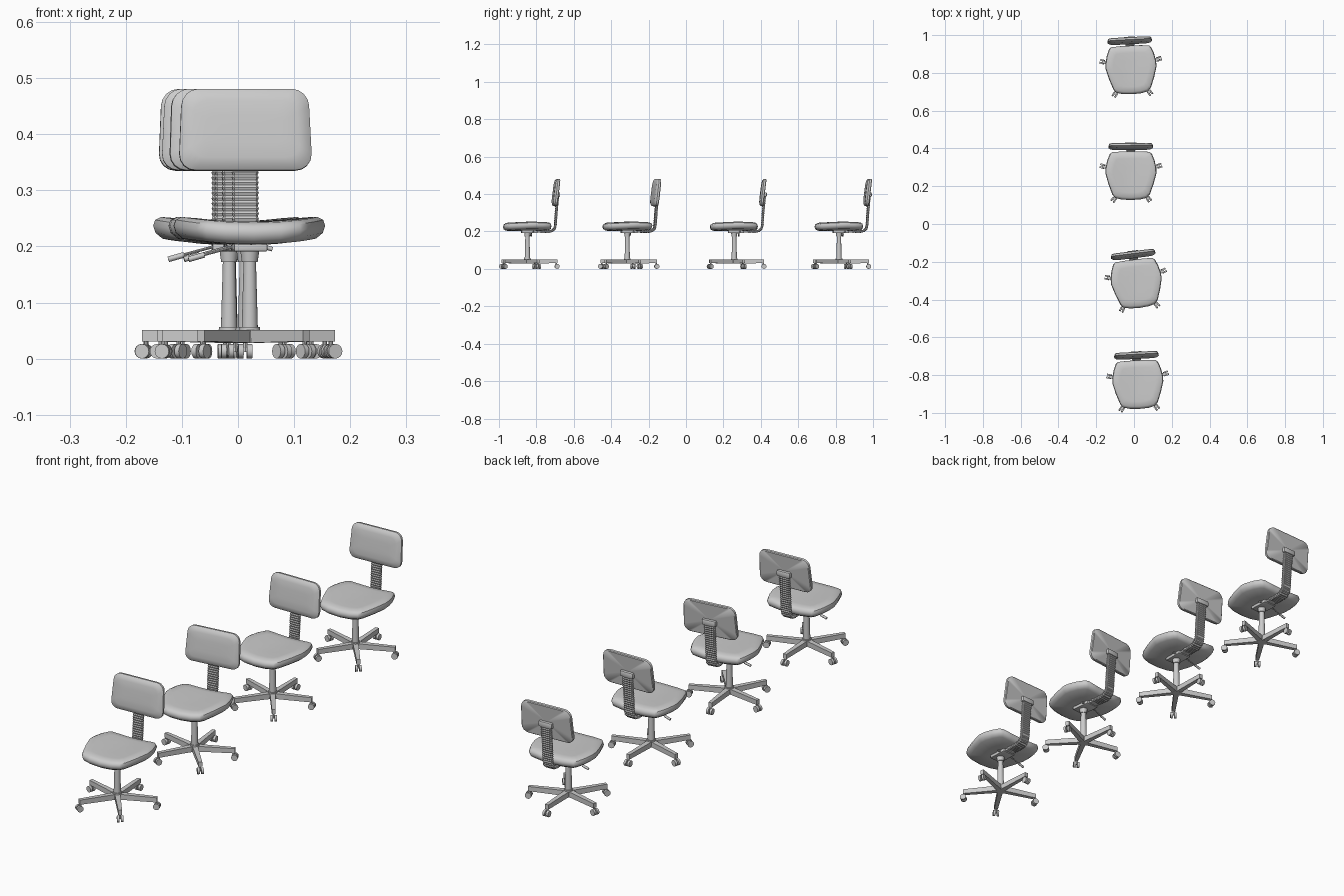
import bpy, bmesh, math
from mathutils import Matrix, Vector

cube = bpy.data.objects.get("Cube")
if cube:
    bpy.data.objects.remove(cube)

grey = bpy.data.materials.new("plain_grey")
grey.use_nodes = True
colour = (0.6, 0.6, 0.6, 1)
grey.diffuse_color = colour
grey.node_tree.nodes["Principled BSDF"].inputs["Base Color"].default_value = colour

# Where each chair stands: x, y, turn in degrees
CHAIRS = [(-0.015, 0.818, 3), (-0.016, 0.258, 0.5), (0.014, -0.314, 7), (0.021, -0.848, 3)]


def loft(bm, rings):
    """Skin a list of equal point rings and close both ends with fans."""
    loops = [[bm.verts.new(p) for p in ring] for ring in rings]
    n = len(loops[0])
    for a, b in zip(loops, loops[1:]):
        for i in range(n):
            j = (i + 1) % n
            bm.faces.new((a[i], a[j], b[j], b[i]))
    for loop in (loops[0], loops[-1]):
        mid = bm.verts.new(sum((v.co for v in loop), Vector()) / n)
        for i in range(n):
            bm.faces.new((loop[i], loop[(i + 1) % n], mid))


def rod(bm, start, end, r1, r2=None, sides=12):
    a, b = Vector(start), Vector(end)
    turn = (b - a).to_track_quat('Z', 'Y').to_matrix().to_4x4()
    bmesh.ops.create_cone(bm, cap_ends=True, segments=sides, radius1=r1,
                          radius2=r1 if r2 is None else r2, depth=(b - a).length,
                          matrix=Matrix.Translation((a + b) / 2) @ turn)


def box(bm, centre, size, bevel=0.0):
    made = bmesh.ops.create_cube(bm, size=1, matrix=Matrix.Translation(centre)
                                 @ Matrix.Diagonal((*size, 1)))
    if bevel:
        edges = {e for v in made["verts"] for e in v.link_edges}
        bmesh.ops.bevel(bm, geom=list(edges), offset=bevel, segments=2,
                        profile=0.5, affect='EDGES')


def place(name, bm, angle=40):
    """Turn the part into a mesh and put one on every chair."""
    bmesh.ops.recalc_face_normals(bm, faces=bm.faces)
    mesh = bpy.data.meshes.new(name)
    bm.to_mesh(mesh)
    bm.free()
    mesh.materials.append(grey)
    for p in mesh.polygons:
        p.use_smooth = True
    mesh.set_sharp_from_angle(angle=math.radians(angle))
    for k, (x, y, turn) in enumerate(CHAIRS, 1):
        ob = bpy.data.objects.new(f"{name}_{k}", mesh)
        ob.matrix_world = Matrix.Translation((x, y, 0)) @ Matrix.Rotation(math.radians(turn), 4, 'Z')
        bpy.context.collection.objects.link(ob)


# Seat cushion: barrel outline, sides curving up
half = [(0, -.131), (.05, -.128), (.085, -.119), (.1, -.1), (.12, -.045), (.135, .01),
        (.134, .04), (.125, .08), (.112, .112), (.1, .123), (.05, .126)]
outline = half + [(0, .126)] + [(-x, y) for x, y in reversed(half[1:])]
layers = [(.4, .203), (.88, .204), (.97, .212), (1, .224), (.975, .235), (.9, .242), (.7, .244), (.35, .243)]
bm = bmesh.new()
loft(bm, [[(x * s, y * s, z + .013 * (x * s / .135) ** 2) for x, y in outline] for s, z in layers])
place("seat", bm)

# Backrest: rounded panel, leaning back
corner = .03
shape = []
for cx, cz, start in ((1, 1, 0), (-1, 1, 90), (-1, -1, 180), (1, -1, 270)):
    for step in range(5):
        a = math.radians(start + step * 22.5)
        x = cx * (.116 - corner) + corner * math.cos(a)
        z = cz * (.073 - corner) + corner * math.sin(a)
        shape.append((x * (1 - .4 * z), z))
lean = Matrix.Translation((0, .153, .408)) @ Matrix.Rotation(math.radians(-7), 4, 'X')
bm = bmesh.new()
depths = [(.05, -.014), (.022, -.013), (.009, -.010), (0, -.003), (0, .007), (.003, .010)]
loft(bm, [[lean @ Vector((x * (1 - inset / .116), y, z * (1 - inset / .073))) for x, z in shape]
          for inset, y in depths])
place("backrest", bm)

# Bracket behind the backrest
bm = bmesh.new()
box(bm, (0, .165, .397), (.062, .018, .024), .005)
place("back_bracket", bm)

# Ribbed sleeve bending from under the seat up to the backrest
path = [Vector((0, y, z)) for y, z in
        [(.07, .2), (.115, .2), (.133, .204), (.145, .215), (.15, .235), (.154, .3), (.163, .395)]]
points = []
for a, b in zip(path, path[1:]):
    count = max(1, round((b - a).length / .0045))
    points += [a.lerp(b, i / count) for i in range(count)]
points.append(path[-1])
rings = []
for i, p in enumerate(points):
    along = (points[min(i + 1, len(points) - 1)] - points[max(i - 1, 0)]).normalized()
    out = along.cross(Vector((1, 0, 0)))
    swell = 0 if i % 2 else .002
    w, t = .022 + swell, .0055 + swell
    rings.append([p + Vector((sx * w * kx, 0, 0)) + out * (st * t * kt)
                  for sx, st, kx, kt in ((1, -1, 1, .5), (1, 1, 1, .5), (1, 1, .85, 1), (-1, 1, .85, 1),
                                         (-1, 1, 1, .5), (-1, -1, 1, .5), (-1, -1, .85, 1), (1, -1, .85, 1))])
bm = bmesh.new()
loft(bm, rings)
place("ribbed_back_strut", bm, 25)

# Mechanism pan under the seat
bm = bmesh.new()
box(bm, (0, .01, .198), (.06, .085, .014), .003)
box(bm, (0, .06, .199), (.04, .05, .008))
rod(bm, (.025, .03, .2), (.042, .03, .195), .004)
place("seat_mechanism", bm)

# Height lever with a thicker grip
bm = bmesh.new()
rod(bm, (-.015, .025, .203), (-.085, .025, .184), .0025, sides=8)
rod(bm, (-.08, .025, .185), (-.108, .025, .177), .005, sides=10)
place("height_lever", bm)

# Column
bm = bmesh.new()
rod(bm, (0, 0, .028), (0, 0, .056), .02, .018, 20)
rod(bm, (0, 0, .05), (0, 0, .175), .0145, .011, 20)
rod(bm, (0, 0, .172), (0, 0, .193), .014, .017, 20)
place("column", bm)

# Five legs, each with a twin-wheel caster
legs, casters = bmesh.new(), bmesh.new()
for k in range(5):
    turn = Matrix.Rotation(math.radians(90 + 72 * k), 4, 'Z')
    loft(legs, [[turn @ Vector((r, sy * w, z)) for sy, z in ((-1, low), (1, low), (1, .051), (-1, .051))]
                for r, w, low in ((.005, .011, .028), (.16, .0075, .031))])
    rod(casters, turn @ Vector((.155, 0, .012)), turn @ Vector((.155, 0, .034)), .004, sides=8)
    for side in (-1, 1):
        rod(casters, turn @ Vector((.159, side * .003, .0132)),
            turn @ Vector((.159, side * .0125, .0132)), .013, sides=16)
place("base_legs", legs)
place("casters", casters)
